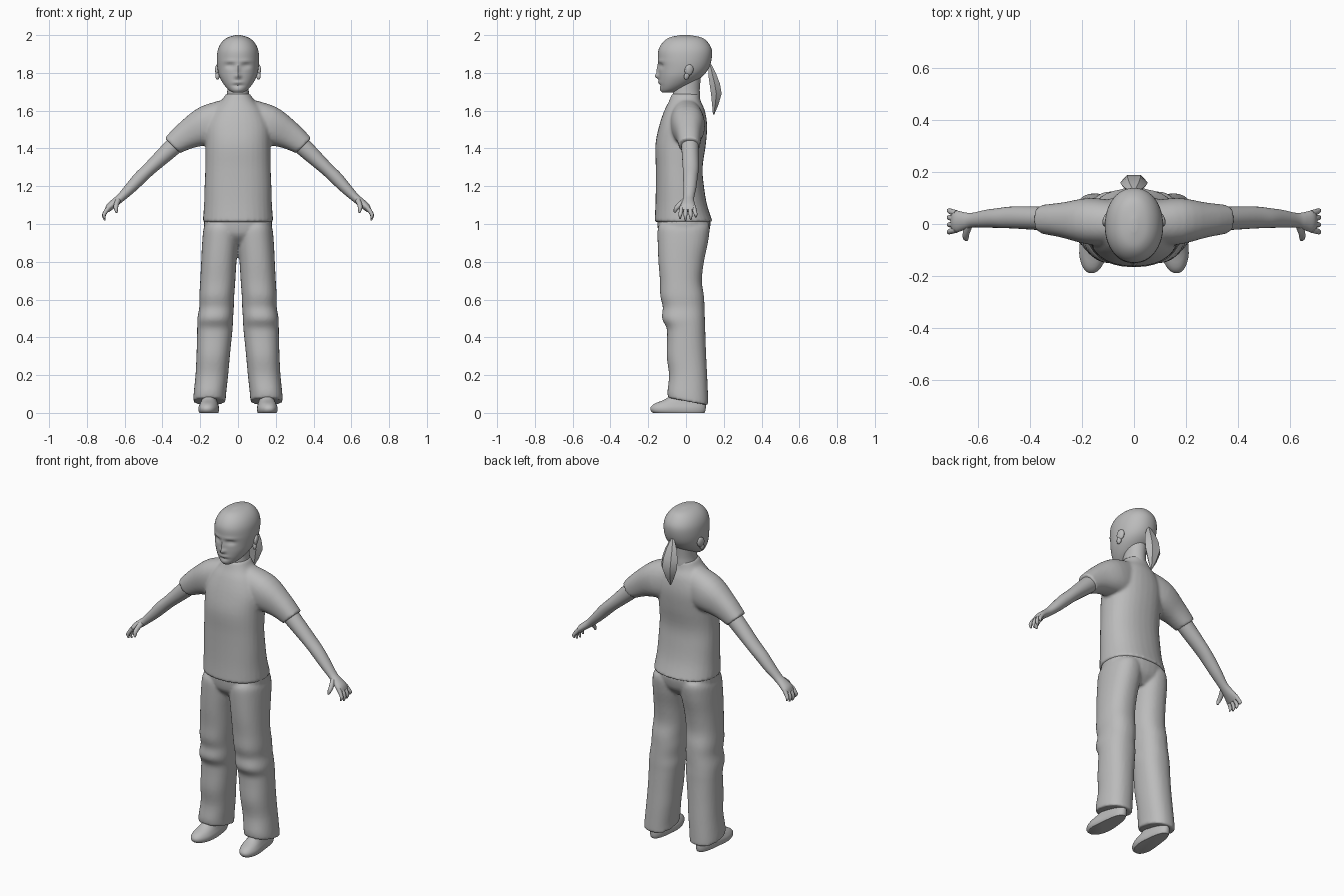
import bpy, bmesh, math
from mathutils import Vector, Matrix

cube = bpy.data.objects.get("Cube")
if cube:
    bpy.data.objects.remove(cube)

GREY = (0.5, 0.5, 0.5, 1)
mat = bpy.data.materials.new("plain_grey")
mat.use_nodes = True
mat.diffuse_color = GREY
mat.node_tree.nodes["Principled BSDF"].inputs["Base Color"].default_value = GREY


def band(z, x0, x1, y0, y1, tilt=0):
    """Level ring given by its extents; tilt lowers the back edge."""
    return (Vector(((x0 + x1) / 2, (y0 + y1) / 2, z)),
            Vector(((x1 - x0) / 2, 0, 0)), Vector((0, (y1 - y0) / 2, -tilt)))


def tube(points):
    """Rings square to a path of (x, y, z, thickness radius, width radius)."""
    pos = [Vector(p[:3]) for p in points]
    rings = []
    for i, p in enumerate(points):
        t = (pos[min(i + 1, len(pos) - 1)] - pos[max(i - 1, 0)]).normalized()
        u = Vector((0, 1, 0)).cross(t).normalized()
        rings.append((pos[i], u * p[3], t.cross(u) * p[4]))
    return rings


def flip(rings):
    return [tuple(Vector((-v.x, v.y, v.z)) for v in r) for r in rings]


def spline(a, b, c, d, t):
    return 0.5 * (2 * b + (c - a) * t + (2 * a - 5 * b + 4 * c - d) * t * t
                  + (3 * b - a - 3 * c + d) * t ** 3)


def loft(bm, rings, n=32, steps=4, power=1.0):
    """Skin smooth rings, closed at both ends."""
    last = len(rings) - 1
    fine = []
    for i in range(last):
        keys = [rings[max(0, min(last, i + k))] for k in (-1, 0, 1, 2)]
        for s in range(steps):
            fine.append([spline(*[k[j] for k in keys], s / steps) for j in range(3)])
    fine.append(rings[-1])
    loops = []
    for c, u, v in fine:
        loop = []
        for k in range(n):
            a = 2 * math.pi * k / n
            ca, sa = math.cos(a), math.sin(a)
            loop.append(bm.verts.new(c + u * math.copysign(abs(ca) ** power, ca)
                                     + v * math.copysign(abs(sa) ** power, sa)))
        loops.append(loop)
    for p, q in zip(loops, loops[1:]):
        for k in range(n):
            m = (k + 1) % n
            bm.faces.new((p[k], p[m], q[m], q[k]))
    bm.faces.new(loops[0])
    bm.faces.new(loops[-1])


def finish(name, bm, angle=50, fuse=0):
    bmesh.ops.recalc_face_normals(bm, faces=bm.faces)
    mesh = bpy.data.meshes.new(name)
    bm.to_mesh(mesh)
    bm.free()
    mesh.materials.append(mat)
    ob = bpy.data.objects.new(name, mesh)
    bpy.context.collection.objects.link(ob)
    bpy.ops.object.select_all(action='DESELECT')
    ob.select_set(True)
    bpy.context.view_layer.objects.active = ob
    bpy.ops.object.shade_smooth_by_angle(angle=math.radians(angle))
    if fuse:
        r = ob.modifiers.new("fuse", 'REMESH')
        r.mode, r.voxel_size, r.use_smooth_shade = 'VOXEL', fuse, True
        s = ob.modifiers.new("soften", 'SMOOTH')
        s.factor, s.iterations = 0.5, 4
    return ob


def part(name, *ring_sets, angle=50, fuse=0, **kw):
    bm = bmesh.new()
    for rings in ring_sets:
        loft(bm, rings, **kw)
    return finish(name, bm, angle, fuse)


# Shirt: body and two sleeves fused together
body = [band(z, -x, x, f, b) for z, x, f, b in (
    (1.01, .187, -.167, .142), (1.1, .18, -.162, .112), (1.2, .177, -.16, .095),
    (1.3, .173, -.16, .088), (1.42, .172, -.162, .105), (1.52, .17, -.142, .112),
    (1.6, .135, -.115, .1), (1.65, .09, -.09, .078), (1.69, .063, -.075, .07))]
sleeve = []
for (ux, uz), (lx, lz), y, half in (
        ((.05, 1.665), (.03, 1.42), 0, .085), ((.2, 1.62), (.13, 1.42), .01, .09),
        ((.31, 1.535), (.23, 1.405), .015, .068), ((.388, 1.455), (.307, 1.375), .018, .056)):
    top, low = Vector((ux, y, uz)), Vector((lx, y, lz))
    sleeve.append(((top + low) / 2, (top - low) / 2, Vector((0, half, 0))))
part("shirt", body, sleeve, flip(sleeve), fuse=.009, power=.88)

# Trousers: hips and two baggy legs fused together
hips = [band(z, -x, x, f, b) for z, x, f, b in (
    (.89, .1, -.09, .07), (.94, .17, -.14, .115), (1.0, .18, -.152, .13), (1.04, .175, -.15, .125))]
leg = [band(*r) for r in (
    (.06, .065, .237, -.095, .118, .02), (.1, .063, .235, -.098, .117, .015),
    (.2, .052, .225, -.09, .112), (.3, .043, .22, -.102, .107), (.4, .033, .217, -.1, .103),
    (.45, .028, .216, -.103, .102), (.5, .026, .215, -.127, .1), (.56, .022, .205, -.123, .098),
    (.62, .02, .205, -.136, .095), (.7, .014, .2, -.138, .084), (.8, .008, .195, -.146, .095),
    (.9, -.002, .19, -.15, .116), (.97, -.004, .183, -.15, .125), (1.0, .01, .17, -.14, .12))]
part("trousers", hips, leg, flip(leg), fuse=.008, power=.88)

# Head with sculpted face
bm = bmesh.new()
loft(bm, [band(z, -x, x, f, b) for z, x, f, b in (
    (1.695, .025, -.125, -.07), (1.71, .05, -.133, -.03), (1.74, .076, -.14, .03),
    (1.78, .098, -.143, .085), (1.82, .108, -.144, .118), (1.87, .112, -.148, .135),
    (1.92, .107, -.146, .137), (1.96, .088, -.124, .117), (1.987, .056, -.088, .083),
    (2.0, .012, -.03, .02))], n=64, steps=6, power=.95)
BUMPS = ((0, 1.782, .014, .013, -.018), (0, 1.812, .01, .03, -.012),     # nose
         (.042, 1.838, .022, .013, .013), (.042, 1.862, .035, .009, -.004),  # eyes, brow
         (.04, 1.833, .012, .005, -.004), (0, 1.75, .024, .007, -.007),   # lids, lips
         (0, 1.733, .03, .006, .005), (0, 1.71, .025, .012, -.005))       # chin
for v in bm.verts:
    if v.co.y < -.05:
        x, z = abs(v.co.x), v.co.z
        v.co.y += sum(a * math.exp(-((x - cx) / sx) ** 2 - ((z - cz) / sz) ** 2)
                      for cx, cz, sx, sz, a in BUMPS)
finish("head", bm)

part("neck", [band(z, -x, x, f, b) for z, x, f, b in (
    (1.62, .07, -.07, .075), (1.68, .06, -.07, .074), (1.72, .056, -.066, .073),
    (1.79, .056, -.05, .08))])

# Ponytail: faceted tapering lock
part("ponytail", [band(z, -x, x, f, b) for z, x, f, b in (
    (1.85, .008, .12, .132), (1.79, .038, .115, .165), (1.69, .052, .128, .193),
    (1.58, .004, .142, .15))], n=6, steps=2, angle=35)

arm = tube([(.3, .02, 1.45, .05, .048), (.37, .022, 1.385, .045, .045),
            (.466, .025, 1.295, .036, .042), (.52, .023, 1.243, .035, .038),
            (.57, .02, 1.19, .03, .034), (.62, .015, 1.14, .023, .028),
            (.65, .012, 1.115, .022, .033), (.68, .01, 1.09, .02, .042),
            (.695, .01, 1.07, .013, .04)])
thumb = tube([(.635, -.008, 1.125, .014, .014), (.645, -.035, 1.1, .013, .014),
              (.646, -.054, 1.08, .011, .011), (.642, -.06, 1.06, .005, .005)])
fingers = []
for y, spread, drop in ((-.023, -.008, .01), (-.001, -.002, 0), (.021, .004, .004), (.042, .01, .018)):
    fingers.append(tube([(.682, y, 1.09, .012, .011), (.701, y + spread / 2, 1.065, .011, .011),
                         (.71, y + spread, 1.04 + drop / 2, .009, .009),
                         (.704, y + spread, 1.018 + drop, .004, .004)]))

# Shoe outline narrows towards the heel and arch
shoe = [band(*r) for r in (
    (0, .105, .213, -.175, .098), (.012, .1, .218, -.187, .103), (.03, .1, .218, -.187, .105),
    (.05, .107, .211, -.165, .104), (.075, .113, .205, -.105, .1), (.12, .115, .2, -.06, .095))]

for side, turn in (("left", list), ("right", flip)):
    s = 1 if side == "left" else -1
    part(side + "_arm", turn(arm), n=24)
    part(side + "_hand_digits", turn(thumb), *[turn(f) for f in fingers], n=12)

    bm = bmesh.new()
    loft(bm, turn(shoe), n=40, steps=3, power=.9)
    for v in bm.verts:
        mid = s * (.152 - .08 * min(v.co.y + .05, 0))
        squeeze = 1 - .2 * max(0, min(1, (v.co.y + .12) / .12))
        v.co.x = mid + (v.co.x - s * .159) * squeeze
        v.co.z = max(v.co.z, 0)
    finish(side + "_shoe", bm)

    # Ear: rim with a lobe
    bm = bmesh.new()
    for y, z, w, h in ((.016, 1.815, .024, .03), (.004, 1.785, .014, .022)):
        place = (Matrix.Translation((s * .109, y, z)) @ Matrix.Rotation(-.25, 4, 'X')
                 @ Matrix.Rotation(s * .3, 4, 'Z') @ Matrix.Diagonal((.011, w, h, 1)))
        bmesh.ops.create_uvsphere(bm, u_segments=16, v_segments=10, radius=1, matrix=place)
    finish(side + "_ear", bm)
